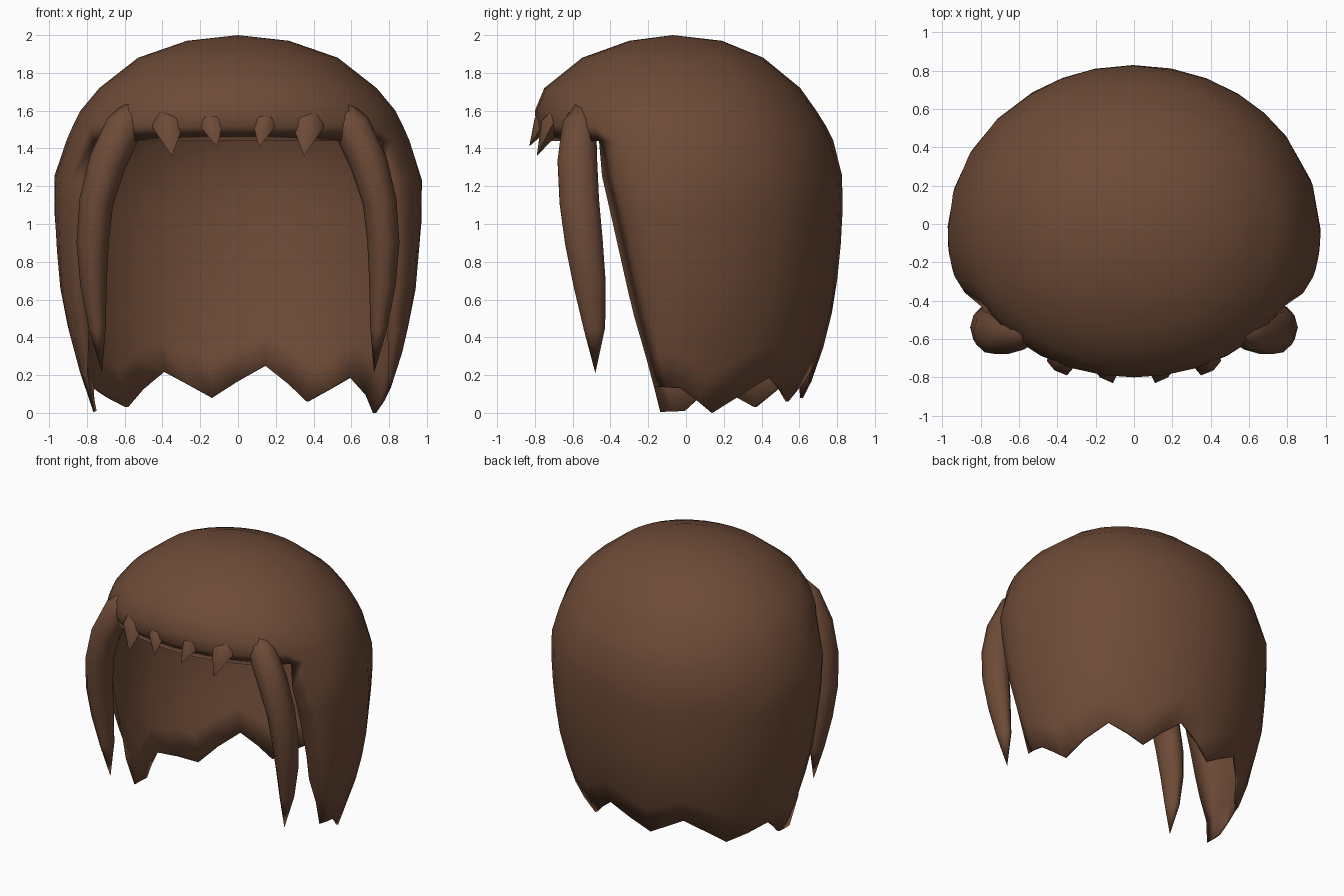
import bpy, bmesh, math
from mathutils import Vector

if "Cube" in bpy.data.objects:
    bpy.data.objects.remove(bpy.data.objects["Cube"])

brown = bpy.data.materials.new("brown hair")
brown.diffuse_color = (0.155, 0.070, 0.038, 1)
brown.use_nodes = True
brown.node_tree.nodes["Principled BSDF"].inputs["Base Color"].default_value = brown.diffuse_color


def lerp_table(table, k):
    """Linear lookup in rows of (key, values...), keys ascending."""
    if k <= table[0][0]:
        return table[0][1:]
    for a, b in zip(table, table[1:]):
        if k <= b[0]:
            f = (k - a[0]) / (b[0] - a[0])
            return [p + (q - p) * f for p, q in zip(a[1:], b[1:])]
    return table[-1][1:]


def clamp(v):
    return max(0.0, min(1.0, v))


def finish(bm, name, angle):
    bmesh.ops.remove_doubles(bm, verts=bm.verts, dist=0.0005)
    bmesh.ops.recalc_face_normals(bm, faces=bm.faces)
    me = bpy.data.meshes.new(name)
    bm.to_mesh(me)
    bm.free()
    ob = bpy.data.objects.new(name, me)
    bpy.context.collection.objects.link(ob)
    me.materials.append(brown)
    bpy.ops.object.select_all(action='DESELECT')
    ob.select_set(True)
    bpy.context.view_layer.objects.active = ob
    bpy.ops.object.shade_smooth_by_angle(angle=math.radians(angle))
    return ob


# height, side radius, back radius, front radius
RADII = [(0, .765, .65, .70), (.3, .865, .765, .71), (.6, .935, .84, .72), (1.0, .973, .88, .74),
         (1.25, .973, .878, .75), (1.44, .91, .83, .70), (1.52, .875, .79, .745),
         (1.60, .835, .74, .75), (1.72, .735, .655, .70), (1.88, .53, .46, .50),
         (1.97, .27, .24, .25), (2.0, 0, 0, 0)]
# height, half angle of the curtain measured from the back
EDGE = [(0, 97), (.25, 102), (.55, 109), (1.2, 120), (1.44, 125)]
# position along the hem, hem height
HEM = [(-97, .005), (-86, .01), (-72, .14), (-50, .03), (-27, .22), (-10, .08),
       (9.5, .25), (28, .06), (45, .19), (73, .0), (86, .13), (97, .14)]
BROW = 1.44
THICK = .045


def shell_point(deg, z):
    rx, rb, rf = lerp_table(RADII, z)
    a = math.radians(deg)
    c = math.cos(a)
    k = 1 + (.025 * math.sin(2 * a) ** 2 if c < 0 else 0)
    return Vector((k * rx * math.sin(a), -.05 + k * (rb if c > 0 else rf) * c, z))


def inset(p, amount):
    """Inner side of the hair, moved toward the middle of the head."""
    return p - (p - Vector((0, -.05, min(p.z, 1.1)))).normalized() * THICK * amount


def add_grid(bm, columns):
    vs = [[bm.verts.new(p) for p in col] for col in columns]
    for a, b in zip(vs, vs[1:]):
        for i in range(len(a) - 1):
            bm.faces.new((a[i], a[i + 1], b[i + 1], b[i]))


# main hair: full crown above the brow, jagged curtain below it
bm = bmesh.new()
us = []
for (a, _), (b, _) in zip(HEM, HEM[1:]):
    us += [a / 97, (a + b) / 194]
us.append(1)


def edge_amount(u):
    return clamp((1 - abs(u)) * 97 / 11)


cols = [(u * 125, edge_amount(u)) for u in us] + [(125 + 11 * i, 0) for i in range(1, 11)]
crown_z = [BROW, 1.52, 1.60, 1.66, 1.72, 1.80, 1.88, 1.93, 1.97]
outer, inner = [], []
for deg, amount in cols:
    col = [shell_point(deg, z) for z in crown_z] + [Vector((0, -.07, 2))]
    outer.append(col)
    inner.append([inset(p, max(amount, clamp((p.z - BROW) / .12))) for p in col])
add_grid(bm, outer)
add_grid(bm, inner)
outer, inner = [], []
for u in us:
    hem = lerp_table(HEM, u * 97)[0]
    out_col, in_col = [], []
    for t in range(8):
        z = BROW + (hem - BROW) * t / 7
        p = shell_point(u * lerp_table(EDGE, z)[0], z)
        # front rim curls inward
        curl = clamp((BROW - z) / .2) * clamp((z - .1) / .4)
        p.x *= 1 - curl * (.11 if abs(u) > .99 else .02 if abs(u) > .92 else 0)
        out_col.append(p)
        in_col.append(inset(p, edge_amount(u) * (.4 + .6 * clamp((z - hem) / .2))))
    outer.append(out_col)
    inner.append(in_col)
add_grid(bm, outer)
add_grid(bm, inner)
add_grid(bm, [[a[-1], b[-1]] for a, b in zip(outer, inner)])  # hem rim
finish(bm, "hair_shell", 180)


def lock(name, path, sides, angle):
    """Tapered strand; path rows are (x, y, z, half width, half depth)."""
    bm = bmesh.new()
    pts = [Vector(p[:3]) for p in path]
    rings = []
    for i, p in enumerate(path):
        tan = (pts[min(i + 1, len(pts) - 1)] - pts[max(i - 1, 0)]).normalized()
        side = tan.cross(Vector((0, 1, 0))).normalized()
        depth = side.cross(tan)
        rings.append([pts[i] + side * p[3] * math.cos(t) + depth * p[4] * math.sin(t)
                      for t in (2 * math.pi * k / sides for k in range(sides + 1))])
    add_grid(bm, rings)
    return finish(bm, name, angle)


# long front locks and short brow spikes, mirrored
LOCK = [(.49, -.52, 1.61, 0, 0), (.52, -.54, 1.595, .085, .065), (.605, -.565, 1.51, .10, .095),
        (.69, -.575, 1.33, .10, .11), (.75, -.565, 1.12, .09, .11), (.77, -.54, .9, .085, .105),
        (.765, -.51, .68, .07, .09), (.745, -.485, .45, .045, .06), (.72, -.48, .21, 0, 0)]
OUTER = [(.37, -.60, 1.63, 0, 0), (.37, -.66, 1.59, .07, .05), (.37, -.715, 1.52, .085, .065),
         (.35, -.79, 1.36, 0, 0)]
INNER = [(.15, -.66, 1.63, 0, 0), (.145, -.71, 1.59, .06, .045), (.14, -.765, 1.53, .065, .05),
         (.11, -.83, 1.41, 0, 0)]
for label, s in (("left", -1), ("right", 1)):
    for part, path, sides, ang in (("front_lock", LOCK, 10, 180),
                                   ("outer_brow_spike", OUTER, 6, 65),
                                   ("inner_brow_spike", INNER, 6, 65)):
        lock(label + "_" + part, [(s * p[0],) + p[1:] for p in path], sides, ang)
